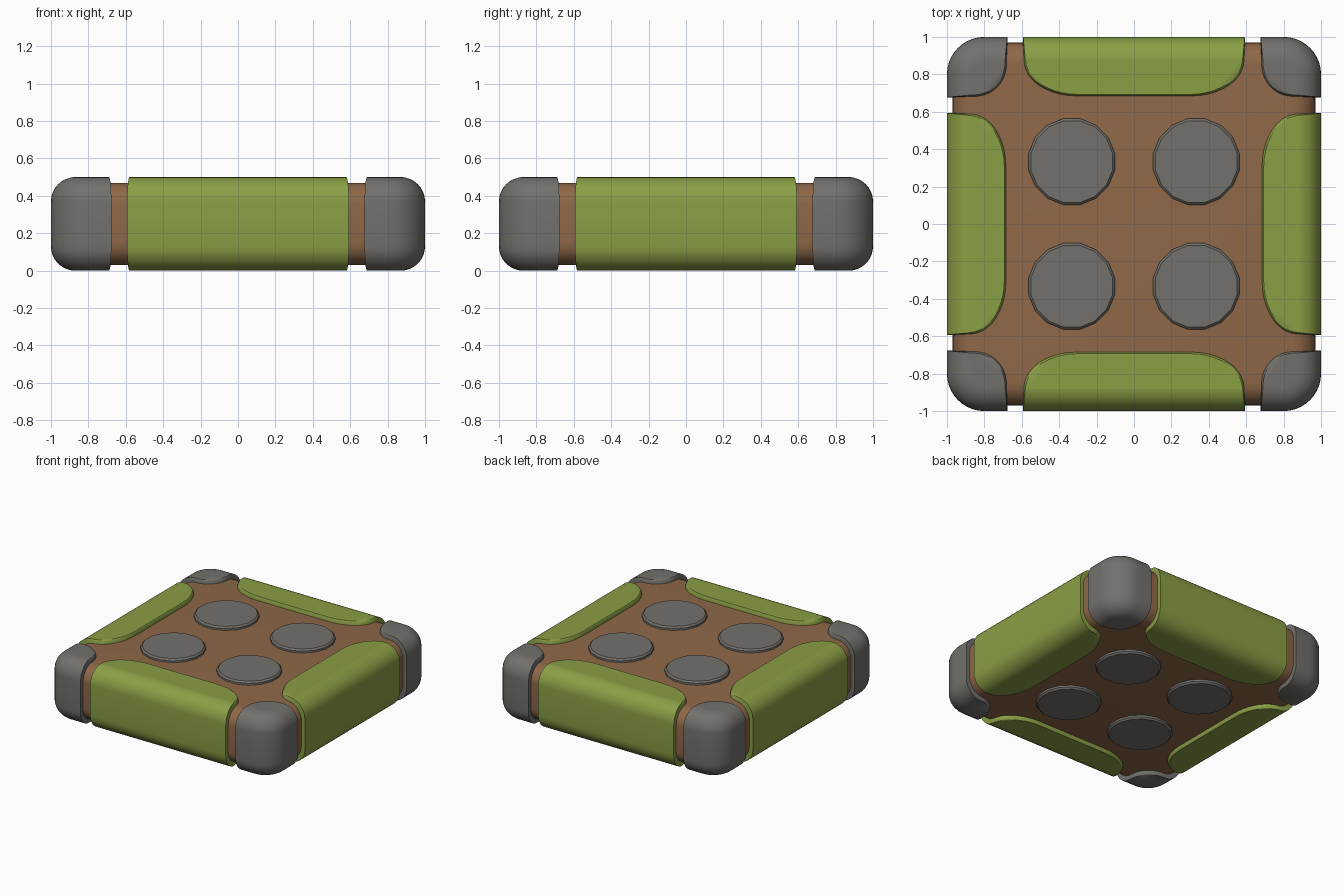
import bpy, bmesh, math
from mathutils import Matrix

if "Cube" in bpy.data.objects:
    bpy.data.objects.remove(bpy.data.objects["Cube"])


def material(name, rgb):
    m = bpy.data.materials.new(name)
    m.diffuse_color = (*rgb, 1)
    m.use_nodes = True
    m.node_tree.nodes["Principled BSDF"].inputs["Base Color"].default_value = m.diffuse_color
    return m


BROWN = material("earth brown", (0.275, 0.138, 0.065))
GREEN = material("moss green", (0.255, 0.345, 0.060))
GREY = material("stone grey", (0.168, 0.165, 0.152))


def arc(cx, cy, rx, ry, a0, a1, n=10):
    """Points on an elliptical arc, angles in degrees."""
    pts = []
    for i in range(n + 1):
        a = math.radians(a0 + (a1 - a0) * i / n)
        pts.append((cx + rx * math.cos(a), cy + ry * math.sin(a)))
    return pts


def layers(z0, z1, r, n=8):
    """(height, inset) pairs of a rounded slab edge."""
    low = []
    for i in range(n + 1):
        a = math.pi / 2 * i / n
        low.append((r * (1 - math.sin(a)), r * (1 - math.cos(a - 0))))
    low = [(z, r * (1 - math.sqrt(max(0, 1 - (1 - z / r) ** 2)))) for z, _ in low][::-1]
    return [(z0 + z, d) for z, d in low] + [(z1 - z, d) for z, d in reversed(low)]


def loft(name, outline, levels, mat, turn=0):
    """Stack outlines (a function of inset) into a closed solid."""
    bm = bmesh.new()
    rings = [[bm.verts.new((x, y, z)) for x, y in outline(d)] for z, d in levels]
    n = len(rings[0])
    for a, b in zip(rings, rings[1:]):
        for i in range(n):
            j = (i + 1) % n
            bm.faces.new((a[i], a[j], b[j], b[i]))
    bm.faces.new(rings[0])
    bm.faces.new(rings[-1])
    bmesh.ops.recalc_face_normals(bm, faces=bm.faces)
    bm.transform(Matrix.Rotation(math.radians(turn), 4, 'Z'))
    me = bpy.data.meshes.new(name)
    bm.to_mesh(me)
    bm.free()
    me.materials.append(mat)
    ob = bpy.data.objects.new(name, me)
    bpy.context.collection.objects.link(ob)
    bpy.ops.object.select_all(action='DESELECT')
    ob.select_set(True)
    bpy.context.view_layer.objects.active = ob
    bpy.ops.object.shade_smooth_by_angle(angle=math.radians(35))
    return ob


# Outlines seen from above; d pulls the outer side inwards
def body_outline(d):
    c, r = 0.77, 0.20 - d
    pts = []
    for sx, sy, a in ((1, 1, 0), (-1, 1, 90), (-1, -1, 180), (1, -1, 270)):
        pts += arc(c * sx, c * sy, r, r, a, a + 90)
    return pts


def pad_outline(d):
    w, e = 0.593 - 0.1 * d, 0.1 * d
    inner = -0.68 - e
    return ([(-w, -1 + d), (w, -1 + d)]
            + arc(w - 0.28, inner - 0.19, 0.28, 0.19, 0, 90)
            + arc(-w + 0.28, inner - 0.19, 0.28, 0.19, 90, 180))


def corner_outline(d):
    k = 0.677 + 0.1 * d
    return ([(1 - d, k)] + arc(0.8, 0.8, 0.2 - d, 0.2 - d, 0, 90)
            + [(k, 1 - d)] + arc(k + 0.17, k + 0.17, 0.17, 0.17, 180, 270))


# Earth slab
loft("earth_slab", body_outline, layers(0.03, 0.47, 0.12), BROWN)

# Moss pads along the sides and stone caps on the corners
for q in range(4):
    loft(f"moss_pad_{q + 1}", pad_outline, layers(0, 0.5, 0.13), GREEN, 90 * q)
    loft(f"stone_corner_{q + 1}", corner_outline, layers(0, 0.5, 0.13), GREY, 90 * q)

# Round stones showing on the top and underside
for i, (sx, sy) in enumerate(((-1, -1), (1, -1), (1, 1), (-1, 1))):
    def stone_outline(d, cx=0.333 * sx, cy=0.333 * sy):
        return arc(cx, cy, 0.235 - d, 0.235 - d, 11.25, 348.75, 15)
    loft(f"round_stone_{i + 1}", stone_outline,
         [(0.003, 0.012), (0.015, 0), (0.485, 0), (0.497, 0.012)], GREY)
